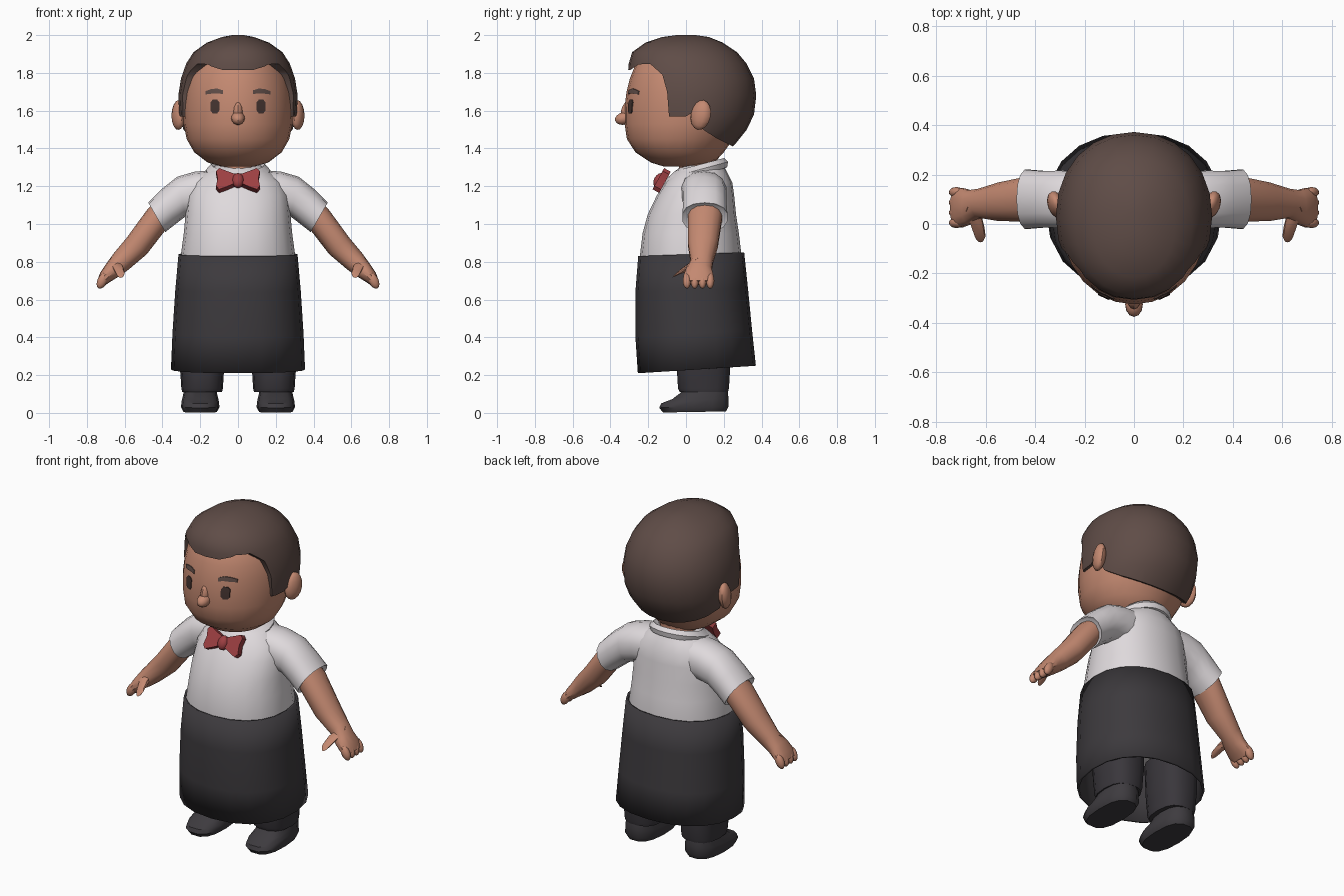
import bpy, bmesh, math
from mathutils import Vector, Matrix
from mathutils.bvhtree import BVHTree

if "Cube" in bpy.data.objects:
    bpy.data.objects.remove(bpy.data.objects["Cube"])


def material(name, r, g, b):
    m = bpy.data.materials.new(name)
    m.diffuse_color = (r, g, b, 1)
    m.use_nodes = True
    m.node_tree.nodes["Principled BSDF"].inputs["Base Color"].default_value = m.diffuse_color
    return m


SKIN = material("skin", 0.55, 0.25, 0.165)
HAIR = material("brown hair", 0.115, 0.073, 0.063)
SHIRT = material("white cloth", 0.74, 0.70, 0.72)
APRON = material("charcoal apron", 0.046, 0.042, 0.047)
TROUSER = material("dark trousers", 0.042, 0.038, 0.045)
SHOE = material("dark shoe", 0.048, 0.044, 0.05)
RED = material("red bow", 0.34, 0.05, 0.055)
EYE = material("dark eye", 0.06, 0.035, 0.03)


def finish(name, bm, mat, mirror=False, angle=38):
    bmesh.ops.recalc_face_normals(bm, faces=bm.faces)
    me = bpy.data.meshes.new(name)
    bm.to_mesh(me)
    bm.free()
    me.materials.append(mat)
    me.shade_smooth()
    me.set_sharp_from_angle(angle=math.radians(angle))
    ob = bpy.data.objects.new(name, me)
    bpy.context.collection.objects.link(ob)
    if mirror:
        ob.modifiers.new("mirror", 'MIRROR')
    return ob


def sweep(name, rings, mat, n=16, p=2.0, caps=True, mirror=False):
    """Skin a surface over rings of (centre, u axis, v axis); p is squareness."""
    bm = bmesh.new()
    loops = []
    for c, u, v in rings:
        loop = []
        for i in range(n):
            a = 2 * math.pi * i / n
            s, t = math.cos(a), math.sin(a)
            s = math.copysign(abs(s) ** (2 / p), s)
            t = math.copysign(abs(t) ** (2 / p), t)
            loop.append(bm.verts.new(Vector(c) + Vector(u) * s + Vector(v) * t))
        loops.append(loop)
    for a, b in zip(loops, loops[1:]):
        for i in range(n):
            j = (i + 1) % n
            bm.faces.new((a[i], a[j], b[j], b[i]))
    if caps:
        bm.faces.new(loops[0])
        bm.faces.new(loops[-1])
    return finish(name, bm, mat, mirror)


def level(rows, x=0):
    """Rings from (z, half width, front y, back y, rise of the back edge)."""
    return [((x, (f + b) / 2, z), (w, 0, 0), (0, (b - f) / 2, tilt))
            for z, w, f, b, tilt in rows]


def limb(rows):
    """Rings from (x, z, in-plane half axis x, z, y centre, y half width)."""
    return [((x, y, z), (ux, 0, uz), (0, h, 0)) for x, z, ux, uz, y, h in rows]


def ball(name, loc, scale, mat, rot=(0, 0, 0), mirror=False):
    bm = bmesh.new()
    m = Matrix.Translation(loc)
    for a, ax in zip(rot, 'XYZ'):
        m = m @ Matrix.Rotation(a, 4, ax)
    bmesh.ops.create_uvsphere(bm, u_segments=12, v_segments=8, radius=1,
                              matrix=m @ Matrix.Diagonal((*scale, 1)))
    return finish(name, bm, mat, mirror)


def prism(name, pts, to3d, depth, mat, matrix=Matrix()):
    bm = bmesh.new()
    f = bm.faces.new([bm.verts.new(to3d(*q)) for q in pts])
    ext = bmesh.ops.extrude_face_region(bm, geom=[f])['geom']
    bmesh.ops.translate(bm, vec=depth, verts=[v for v in ext if isinstance(v, bmesh.types.BMVert)])
    bm.transform(matrix)
    return finish(name, bm, mat)


# Trousers and shoes
sweep("trouser_leg", level([(0.11, .105, -.035, .225, 0), (0.13, .11, -.045, .23, 0),
      (0.21, .115, -.05, .235, 0), (0.23, .12, -.05, .235, 0), (0.45, .125, -.06, .24, 0)], .19),
      TROUSER, 14, 2.6, mirror=True)
sweep("shoe", level([(0.005, .088, -.125, .215, .003), (0.03, .102, -.145, .228, .003),
      (0.065, .098, -.135, .228, .015), (0.09, .092, -.075, .225, .017),
      (0.12, .085, -.02, .22, .005)], .2), SHOE, 14, 2.6, mirror=True)

# Long apron: an open shell with a slightly raised back hem
apron = sweep("apron", level([(.23, .355, -.255, .37, .02), (.42, .347, -.268, .35, .015),
              (.65, .332, -.268, .328, .01), (.84, .315, -.253, .308, .01)]),
              APRON, 20, 2.25, caps=False)
sol = apron.modifiers.new("thickness", 'SOLIDIFY')
sol.thickness, sol.offset = 0.012, -1

# Shirt body, sleeves and collar
sweep("shirt", level([(.55, .29, -.235, .285, 0), (.84, .302, -.243, .293, 0), (.95, .287, -.23, .28, 0),
      (1.05, .278, -.203, .265, 0), (1.15, .268, -.155, .255, 0), (1.22, .24, -.11, .245, 0),
      (1.27, .18, -.07, .22, 0), (1.31, .12, -.02, .20, 0)]), SHIRT, 20, 2.2)
sweep("sleeve", limb([(.14, 1.17, 0, .115, .09, .12), (.22, 1.165, .01, .112, .095, .122),
      (.30, 1.145, .022, .105, .1, .118), (.37, 1.09, .04, .09, .1, .117),
      (.43, 1.035, .045, .078, .1, .122), (.424, 1.042, .036, .064, .1, .105)]),
      SHIRT, 14, 2.3, mirror=True)
sweep("collar", level([(1.255, .165, -.115, .22, .045), (1.285, .17, -.105, .225, .045),
      (1.315, .14, -.06, .205, .035), (1.3, .115, -.03, .18, .03)]), SHIRT, 18)
sweep("neck", level([(1.2, .11, -.04, .17, 0), (1.36, .11, -.04, .17, 0)]), SKIN, 14)

# Bow tie, leaning with the chest
lean = Matrix.Translation((0, -.128, 1.232)) @ Matrix.Rotation(-.5, 4, 'X')
half = [(.02, .028), (.06, .045), (.10, .062), (.116, .045), (.108, 0), (.116, -.045),
        (.10, -.066), (.06, -.05), (.02, -.03)]
bow = half + [(-x, z) for x, z in reversed(half)]
prism("bow_tie", bow, lambda x, z: (x, -.02, z), (0, .04, 0), RED, lean)
ball("bow_knot", (0, -.14, 1.23), (.032, .03, .042), RED, (-.5, 0, 0))

# Arms, thumbs and fingers
sweep("arm", limb([(.36, 1.09, .05, .055, .1, .088), (.43, 1.025, .05, .052, .1, .092),
      (.535, .885, .052, .045, .09, .08), (.62, .80, .04, .042, .084, .06),
      (.665, .755, .033, .034, .068, .07), (.70, .72, .03, .022, .066, .082),
      (.722, .69, .022, .012, .066, .076)]), SKIN, 14, 2.2, mirror=True)
sweep("thumb", [((.65, .05, .79), (.03, 0, .02), (0, .03, .03)),
                ((.63, -.015, .76), (.026, 0, 0), (0, .022, .027)),
                ((.622, -.05, .738), (.022, 0, 0), (0, .018, .02)),
                ((.62, -.066, .725), (.012, 0, 0), (0, .008, .01))], SKIN, 8, mirror=True)
for k in range(4):
    y = .005 + k * .041
    ball("finger_%d" % (k + 1), (.718, y, .70), (.026, .022, .045), SKIN, (0, -.45, 0), True)

# Head
head = sweep("head", level([(1.305, .09, -.12, .1, 0), (1.325, .16, -.185, .15, 0),
             (1.38, .232, -.268, .2, 0), (1.45, .272, -.313, .25, 0), (1.53, .288, -.325, .3, 0),
             (1.62, .292, -.325, .32, 0), (1.70, .285, -.315, .32, 0), (1.77, .268, -.297, .3, 0),
             (1.85, .23, -.265, .27, 0), (1.93, .14, -.18, .18, 0)]), SKIN, 24)
ball("nose", (0, -.325, 1.56), (.036, .052, .034), SKIN, (.25, 0, 0))
ball("nose_bridge", (0, -.308, 1.595), (.026, .036, .06), SKIN, (-.2, 0, 0))
ball("ear", (.315, .078, 1.577), (.034, .056, .08), SKIN, (-.2, 0, -.35), True)

# Hair: a skull cap trimmed by a side profile of the hairline
hair = sweep("hair", level([(1.36, .24, -.29, .20, 0), (1.42, .272, -.3, .258, 0),
             (1.5, .298, -.3, .322, 0), (1.58, .311, -.305, .36, 0), (1.68, .316, -.312, .372, 0),
             (1.77, .302, -.31, .36, 0), (1.85, .274, -.303, .32, 0), (1.91, .235, -.285, .27, 0),
             (1.96, .165, -.215, .195, 0), (1.99, .085, -.125, .12, 0), (2.0, .03, -.05, .05, 0)]),
             HAIR, 24, 2.1)
line = [(-.5, 2.1), (-.5, 1.815), (-.295, 1.815), (-.25, 1.845), (-.19, 1.848), (-.125, 1.79),
        (-.1, 1.7), (-.09, 1.57), (0, 1.57), (.05, 1.6), (.09, 1.5), (.16, 1.455),
        (.25, 1.41), (.5, 1.3), (.5, 2.1)]
cutter = prism("hairline_cutter", line, lambda y, z: (-.6, y, z), (1.2, 0, 0), HAIR)
cutter.hide_render = True
cut = hair.modifiers.new("hairline", 'BOOLEAN')
cut.operation, cut.object, cut.solver = 'INTERSECT', cutter, 'EXACT'
deps = bpy.context.evaluated_depsgraph_get()
trimmed = bpy.data.meshes.new_from_object(hair.evaluated_get(deps))
hair.modifiers.clear()
hair.data = trimmed
trimmed.set_sharp_from_angle(angle=math.radians(38))
bpy.data.objects.remove(cutter)

# Eyes and brows: thin plates laid on the face
face = BVHTree.FromPolygons([v.co for v in head.data.vertices],
                            [p.vertices for p in head.data.polygons])


def plate(name, columns, mat):
    """Plate from columns of (x, low z, high z), projected on the face."""
    bm = bmesh.new()
    front, back = [], []
    for x, lo, hi in columns:
        for dy, store in ((-.005, front), (.004, back)):
            store.append([bm.verts.new((x, face.ray_cast(Vector((x, -1, z)), Vector((0, 1, 0)))[0].y + dy, z))
                          for z in (lo, (lo + hi) / 2, hi)])
    for i in range(len(columns) - 1):
        for g in (front, back):
            for k in (0, 1):
                bm.faces.new((g[i][k], g[i + 1][k], g[i + 1][k + 1], g[i][k + 1]))
        for k in (0, 2):
            bm.faces.new((front[i][k], front[i + 1][k], back[i + 1][k], back[i][k]))
    for i in (0, -1):
        for k in (0, 1):
            bm.faces.new((front[i][k], front[i][k + 1], back[i][k + 1], back[i][k]))
    return finish(name, bm, mat, True)


plate("eye", [(.099, 1.6, 1.645), (.11, 1.586, 1.658), (.134, 1.586, 1.658), (.145, 1.6, 1.645)], EYE)
plate("eyebrow", [(.08, 1.688, 1.708), (.11, 1.692, 1.717), (.14, 1.69, 1.715), (.172, 1.686, 1.703)], HAIR)
